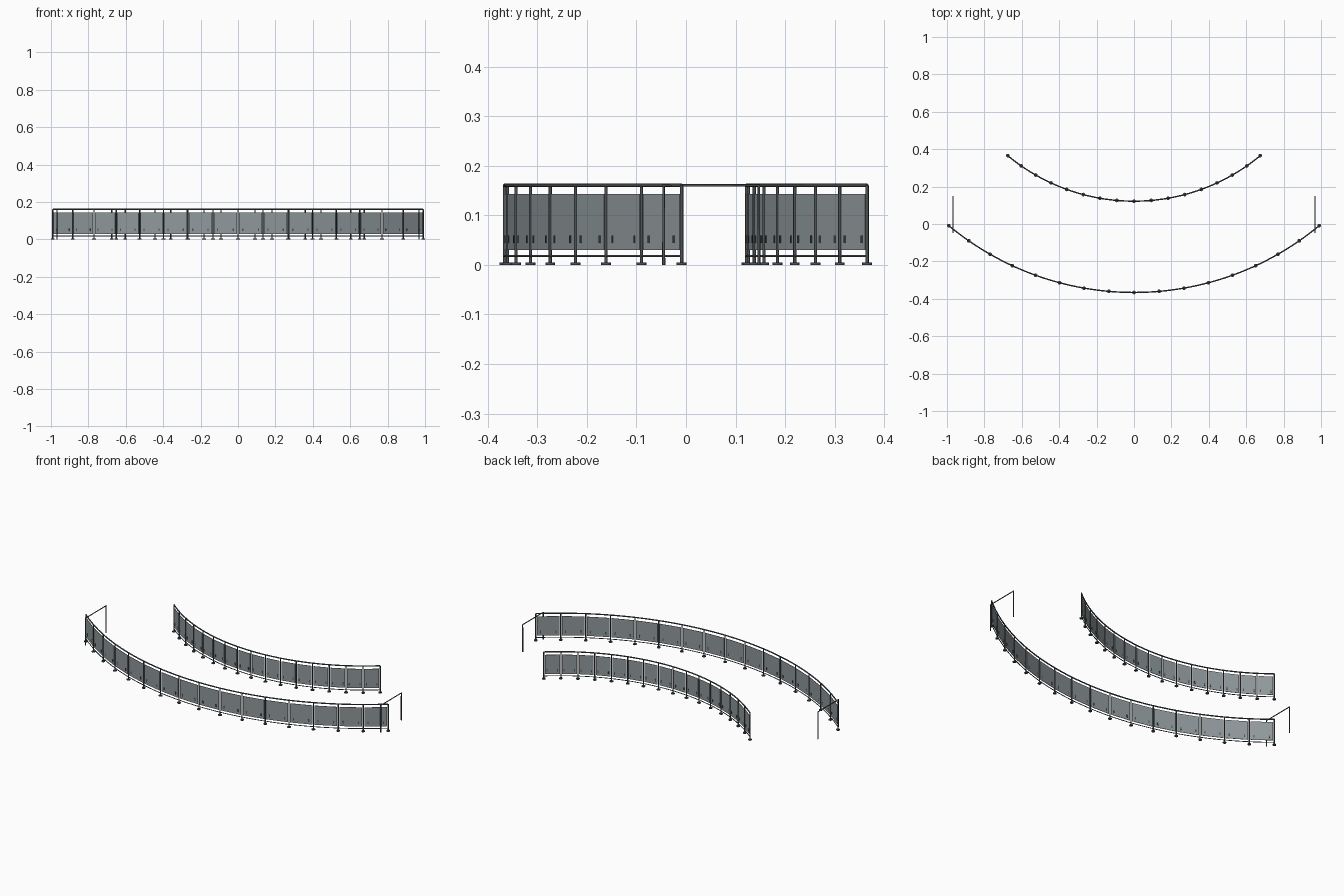
import bpy, bmesh, math
from mathutils import Matrix, Vector

cube = bpy.data.objects.get("Cube")
if cube:
    bpy.data.objects.remove(cube)


def material(name, col):
    m = bpy.data.materials.new(name)
    m.use_nodes = True
    m.diffuse_color = (*col, 1)
    m.node_tree.nodes["Principled BSDF"].inputs["Base Color"].default_value = (*col, 1)
    return m


METAL = material("dark metal", (0.075, 0.085, 0.09))
GLASS = material("grey glass", (0.28, 0.32, 0.335))
BAYS = 16
HALF = 0.6925          # half the angle swept by each railing
RAIL_Z = 0.1605


def finish(bm, name, mat, smooth=False):
    bmesh.ops.recalc_face_normals(bm, faces=bm.faces)
    me = bpy.data.meshes.new(name)
    bm.to_mesh(me)
    bm.free()
    me.materials.append(mat)
    ob = bpy.data.objects.new(name, me)
    bpy.context.collection.objects.link(ob)
    if smooth:
        bpy.ops.object.select_all(action='DESELECT')
        ob.select_set(True)
        bpy.context.view_layer.objects.active = ob
        bpy.ops.object.shade_smooth_by_angle(angle=math.radians(50))
    return ob


def cylinder(bm, x, y, z0, z1, r):
    bmesh.ops.create_cone(bm, cap_ends=True, segments=12, radius1=r, radius2=r,
                          depth=z1 - z0, matrix=Matrix.Translation((x, y, (z0 + z1) / 2)))


def box(bm, centre, size, turn):
    bmesh.ops.create_cube(bm, size=1, matrix=Matrix.Translation(centre)
                          @ Matrix.Rotation(turn, 4, 'Z') @ Matrix.Diagonal((*size, 1)))


def tube(name, points, r):
    cu = bpy.data.curves.new(name, 'CURVE')
    cu.dimensions = '3D'
    cu.bevel_depth = r
    cu.bevel_resolution = 2
    cu.use_fill_caps = True
    sp = cu.splines.new('POLY')
    sp.points.add(len(points) - 1)
    for p, co in zip(sp.points, points):
        p.co = (*co, 1)
    cu.materials.append(METAL)
    ob = bpy.data.objects.new(name, cu)
    bpy.context.collection.objects.link(ob)


def railing(name, radius, centre_y):
    def at(t, z):
        a = HALF * (2 * t / BAYS - 1)
        return Vector((radius * math.sin(a), centre_y - radius * math.cos(a), z))

    # Continuous top and bottom rails
    steps = [i / 4 for i in range(BAYS * 4 + 1)]
    tube(name + "_top_rail", [at(t, RAIL_Z) for t in steps], 0.0036)
    tube(name + "_bottom_rail", [at(t, 0.018) for t in steps], 0.0022)

    # Posts on round feet
    posts, feet = bmesh.new(), bmesh.new()
    for i in range(BAYS + 1):
        p = at(i, 0)
        cylinder(posts, p.x, p.y, 0.003, RAIL_Z, 0.0032)
        cylinder(feet, p.x, p.y, 0, 0.005, 0.01)
    finish(posts, name + "_posts", METAL, True)
    finish(feet, name + "_feet", METAL, True)

    # Flat panels with a pair of small clips each
    panels, clips = bmesh.new(), bmesh.new()
    for i in range(BAYS):
        a, b = at(i, 0), at(i + 1, 0)
        d = b - a
        turn = math.atan2(d.y, d.x)
        mid = (a + b) / 2
        box(panels, mid + Vector((0, 0, 0.0865)), (d.length - 0.012, 0.002, 0.113), turn)
        for t in (0.19, 0.81):
            box(clips, a.lerp(b, t) + Vector((0, 0, 0.052)), (0.006, 0.005, 0.015), turn)
    finish(panels, name + "_panels", GLASS)
    finish(clips, name + "_clips", METAL)


railing("outer", 1.551, 1.185)
railing("inner", 1.058, 1.18)

# Straight handrail frames at both ends of the outer railing
for side, x in (("left", 0.967), ("right", -0.967)):
    tube(side + "_end_handrail", [(x, -0.045, 0), (x, -0.045, RAIL_Z),
                                  (x, 0.147, RAIL_Z), (x, 0.147, 0)], 0.0032)
